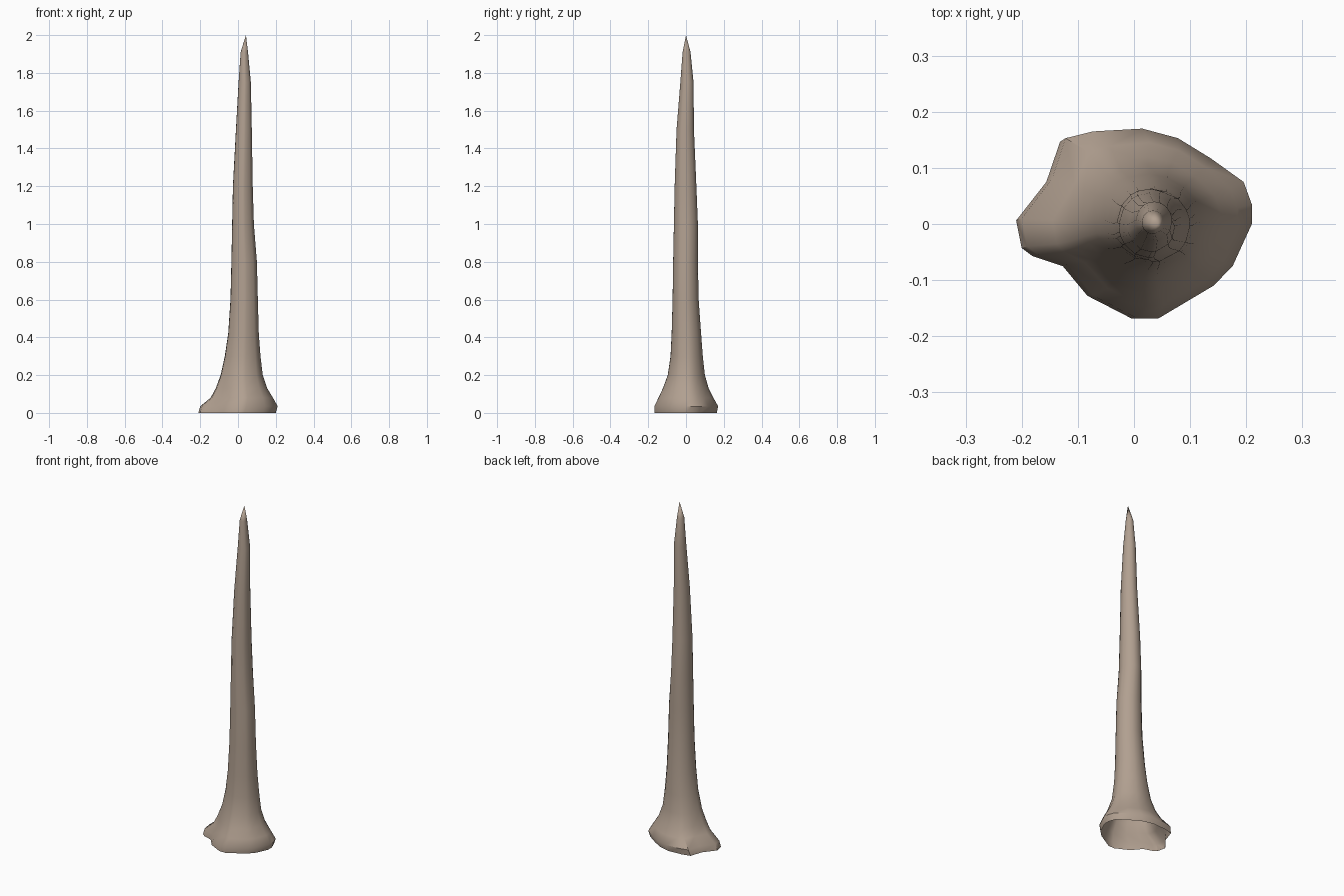
import bpy, bmesh, math

# Single bark-tan colour
tan = bpy.data.materials.new("dull tan")
tan.diffuse_color = (0.44, 0.35, 0.28, 1)

# Lobed root outline seen from above, anticlockwise
outline = [(0.21, 0.0), (0.21, 0.035), (0.195, 0.075), (0.135, 0.117), (0.075, 0.153),
           (0.01, 0.17), (-0.08, 0.165), (-0.13, 0.153), (-0.155, 0.08), (-0.21, 0.01),
           (-0.2, -0.04), (-0.18, -0.055), (-0.125, -0.073), (-0.08, -0.127),
           (0.0, -0.168), (0.04, -0.168), (0.14, -0.11), (0.175, -0.075)]

# Height, x min, x max, y min, y max, share of lobed outline (rest is round)
rings = [(0.0, -0.21, 0.2, -0.17, 0.163, 1.0),
         (0.035, -0.2, 0.21, -0.17, 0.17, 1.0),
         (0.08, -0.145, 0.185, -0.147, 0.145, 0.75),
         (0.13, -0.118, 0.155, -0.123, 0.12, 0.5),
         (0.2, -0.092, 0.131, -0.097, 0.1, 0.3),
         (0.3, -0.07, 0.119, -0.082, 0.089, 0.15),
         (0.42, -0.052, 0.11, -0.076, 0.08, 0),
         (0.6, -0.04, 0.105, -0.071, 0.067, 0),
         (0.8, -0.035, 0.1, -0.068, 0.063, 0),
         (1.0, -0.031, 0.084, -0.064, 0.063, 0),
         (1.2, -0.027, 0.078, -0.06, 0.055, 0),
         (1.5, -0.011, 0.073, -0.05, 0.042, 0),
         (1.75, 0.003, 0.068, -0.03, 0.04, 0),
         (1.91, 0.014, 0.053, -0.018, 0.024, 0)]

# Trunk: loft the rings into an open-bottomed tapering spike
bm = bmesh.new()
loops = []
for z, x0, x1, y0, y1, lobe in rings:
    loop = []
    for px, py in outline:
        nx, ny = px / 0.21, py / 0.17
        a = math.atan2(ny, nx)
        u = nx * lobe + math.cos(a) * (1 - lobe)
        v = ny * lobe + math.sin(a) * (1 - lobe)
        loop.append(bm.verts.new(((x0 + x1) / 2 + u * (x1 - x0) / 2,
                                  (y0 + y1) / 2 + v * (y1 - y0) / 2, z)))
    loops.append(loop)
n = len(outline)
for lo, hi in zip(loops, loops[1:]):
    for i in range(n):
        j = (i + 1) % n
        bm.faces.new((lo[i], lo[j], hi[j], hi[i]))

# Pointed tip, leaning slightly right
tip = bm.verts.new((0.042, 0.0, 2.0))
for i in range(n):
    bm.faces.new((loops[-1][i], loops[-1][(i + 1) % n], tip))

mesh = bpy.data.meshes.new("trunk")
bm.to_mesh(mesh)
bm.free()
mesh.materials.append(tan)
trunk = bpy.data.objects.new("trunk", mesh)
bpy.context.collection.objects.link(trunk)
bpy.context.view_layer.objects.active = trunk
trunk.select_set(True)
bpy.ops.object.shade_smooth_by_angle(angle=math.radians(40))
